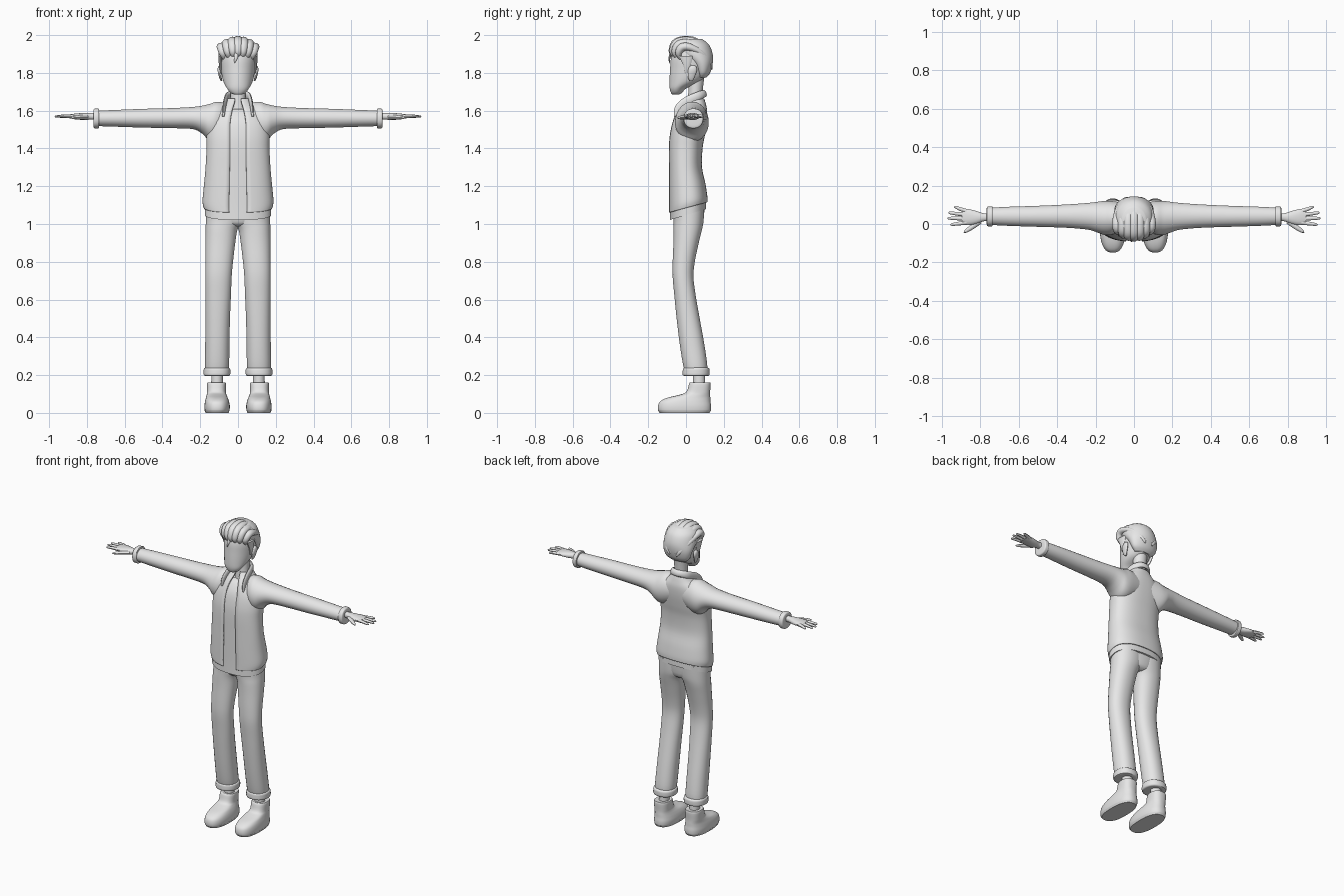
import bpy, bmesh, math
from mathutils import Vector

grey = bpy.data.materials.new("plain grey")
grey.diffuse_color = (0.8, 0.8, 0.8, 1)


def spline(rows, steps):
    """Smooth interpolation through rows of numbers."""
    out = []
    for i in range(len(rows) - 1):
        p0, p1 = rows[max(i - 1, 0)], rows[i]
        p2, p3 = rows[i + 1], rows[min(i + 2, len(rows) - 1)]
        for s in range(steps):
            t = s / steps
            out.append([b + 0.5 * t * (c - a + t * (2 * a - 5 * b + 4 * c - d + t * (3 * (b - c) + d - a)))
                        for a, b, c, d in zip(p0, p1, p2, p3)])
    return out + [list(rows[-1])]


def skin(name, rings, mirror=False, caps=True, gap=None, thick=0):
    """Join rings of points into one smooth surface."""
    bm = bmesh.new()
    vs = [[bm.verts.new(p) for p in r] for r in rings]
    n = len(vs[0])
    for a, b in zip(vs, vs[1:]):
        for i in range(n):
            j = (i + 1) % n
            if not (gap and gap(i)):
                bm.faces.new((a[i], a[j], b[j], b[i]))
    if caps:
        bm.faces.new(vs[0])
        bm.faces.new(vs[-1])
    bmesh.ops.recalc_face_normals(bm, faces=bm.faces)
    me = bpy.data.meshes.new(name)
    bm.to_mesh(me)
    bm.free()
    me.materials.append(grey)
    ob = bpy.data.objects.new(name, me)
    bpy.context.collection.objects.link(ob)
    if thick:
        mod = ob.modifiers.new("thickness", 'SOLIDIFY')
        mod.thickness, mod.offset = thick, -1
    if mirror:
        ob.modifiers.new("mirror", 'MIRROR')
    bpy.ops.object.select_all(action='DESELECT')
    ob.select_set(True)
    bpy.context.view_layer.objects.active = ob
    bpy.ops.object.shade_smooth_by_angle(angle=math.radians(45))
    return ob


def loft(name, rows, axis='z', n=24, steps=4, power=2.2, warp=None, **kw):
    """Rows are (position, a_min, a_max, b_min, b_max) along an axis."""
    rings = []
    for t, a0, a1, b0, b1 in spline(rows, steps):
        ring = []
        for i in range(n):
            g = 2 * math.pi * (i + 0.5) / n
            s, c = math.sin(g), -math.cos(g)
            a = (a0 + a1) / 2 + (a1 - a0) / 2 * math.copysign(abs(s) ** (2 / power), s)
            b = (b0 + b1) / 2 + (b1 - b0) / 2 * math.copysign(abs(c) ** (2 / power), c)
            p = Vector((a, b, t)) if axis == 'z' else Vector((t, a, b))
            ring.append(warp(p) if warp else p)
        rings.append(ring)
    return skin(name, rings, **kw)


def tube(name, rows, side=None, n=12, steps=5, **kw):
    """Rows are (x, y, z, radius_across, radius_along_normal)."""
    pts = spline(rows, steps)
    rings = []
    for i, p in enumerate(pts):
        q = Vector(p[:3])
        tan = (Vector(pts[min(i + 1, len(pts) - 1)][:3]) - Vector(pts[max(i - 1, 0)][:3])).normalized()
        s = Vector(side or (1, 0, 0))
        s = (s - tan * s.dot(tan)).normalized()
        u = tan.cross(s)
        rings.append([q + s * p[3] * math.cos(2 * math.pi * k / n) + u * p[4] * math.sin(2 * math.pi * k / n)
                      for k in range(n)])
    return skin(name, rings, **kw)


def sym(rows):
    return [(z, -x, x, y0, y1) for z, x, y0, y1 in rows]


def tilt(slope):
    """Lower the hem toward the front."""
    def f(p):
        k = min(1, max(0, (1.3 - p.z) / 0.2))
        return Vector((p.x, p.y, p.z + slope * p.y * k))
    return f


# Head and neck
loft("head", sym([(1.686, .022, -.073, -.035), (1.695, .04, -.08, -.02), (1.72, .06, -.087, .005),
                  (1.76, .08, -.088, .085), (1.82, .091, -.085, .128), (1.88, .095, -.08, .135),
                  (1.94, .085, -.06, .12), (1.975, .05, -.03, .08)]), power=2)
loft("neck", sym([(1.56, .05, .0, .085), (1.64, .042, .008, .085), (1.70, .041, .012, .088),
                  (1.80, .045, .015, .1)]), power=2)
loft("ear", [(1.757, .083, .092, .02, .035), (1.775, .086, .1, .01, .045), (1.81, .087, .108, .01, .058),
             (1.832, .087, .106, .018, .055), (1.84, .09, .098, .03, .045)], n=16, power=2, mirror=True)

# Hair: close cap, sideburns and swept locks
loft("hair_cap", sym([(1.775, .06, .06, .108), (1.80, .085, .05, .128), (1.85, .1, .02, .142),
                      (1.90, .103, -.045, .142), (1.95, .092, -.065, .122), (1.98, .06, -.05, .085)]), power=2)
loft("sideburn", [(1.80, .084, .094, -.005, .012), (1.84, .084, .101, -.015, .025),
                  (1.89, .08, .105, -.04, .04)], n=12, mirror=True)
for i in range(-3, 4):
    u = i / 3
    w = u * u
    tube("hair_lock", [(.072 * u, -.062 + .035 * w, 1.882 - .01 * w, .008, .008),
                       (.08 * u, -.074 + .035 * w, 1.915 - .01 * w, .021, .018),
                       (.086 * u, -.05 + .03 * w, 1.962 - .027 * w, .026, .022),
                       (.088 * u, .02, 1.975 - .04 * w, .024, .02),
                       (.073 * u, .085, 1.948 - .045 * w, .021, .016),
                       (.045 * u, .126, 1.895 - .04 * w, .015, .011),
                       (.025 * u, .136, 1.85 - .03 * w, .004, .004)])
tube("forehead_strand", [(-.008, -.078, 1.905, .012, .008), (-.012, -.088, 1.875, .008, .005),
                         (-.02, -.086, 1.85, .001, .001)], n=8)

# Shirt under the jacket
loft("shirt", sym([(1.047, .176, -.086, .106), (1.12, .176, -.085, .104), (1.2, .17, -.085, .095),
                   (1.3, .162, -.085, .075), (1.4, .157, -.085, .078), (1.47, .155, -.08, .09),
                   (1.54, .145, -.064, .1), (1.59, .10, -.035, .1), (1.61, .06, -.012, .09)]),
     n=48, power=2.4, warp=tilt(.3))

# Open jacket with collar and sleeves
loft("jacket", sym([(1.085, .182, -.091, .114), (1.12, .188, -.091, .113), (1.2, .181, -.092, .103),
                    (1.3, .172, -.092, .085), (1.4, .167, -.092, .088), (1.47, .168, -.087, .1),
                    (1.54, .162, -.072, .11), (1.6, .125, -.048, .112), (1.64, .08, -.018, .104),
                    (1.665, .062, .0, .096)]),
     n=48, power=2.4, warp=tilt(.27), caps=False, thick=.01, gap=lambda i: i < 1 or i >= 46)
half = [(.078, -.062, 1.57, .003, .006), (.074, -.038, 1.605, .026, .008), (.068, .0, 1.645, .026, .01),
        (.056, .06, 1.675, .023, .011), (.03, .09, 1.688, .02, .011)]
tube("collar", half + [(0, .098, 1.69, .02, .011)] + [(-r[0], *r[1:]) for r in reversed(half)],
     side=(0, -.35, 1))
loft("sleeve", [(0, .01, .1, 1.5, 1.62), (.1, -.05, .118, 1.44, 1.648), (.15, -.058, .121, 1.44, 1.636),
                (.19, -.045, .116, 1.478, 1.627), (.24, -.03, .11, 1.502, 1.62), (.35, -.02, .102, 1.507, 1.614),
                (.5, -.015, .095, 1.51, 1.61), (.65, -.01, .09, 1.515, 1.604), (.745, -.005, .085, 1.518, 1.6)],
     axis='x', power=2, mirror=True, caps=False)
loft("sleeve_cuff", [(.735, .0, .08, 1.525, 1.59), (.737, -.011, .091, 1.508, 1.61), (.75, -.013, .092, 1.506, 1.611),
                     (.763, -.011, .09, 1.508, 1.609), (.766, .0, .08, 1.525, 1.59)],
     axis='x', steps=3, mirror=True)

# Hands
loft("palm", [(.74, .012, .058, 1.55, 1.59), (.78, .014, .056, 1.552, 1.588), (.82, .0, .068, 1.55, 1.588),
              (.86, -.006, .078, 1.555, 1.585), (.895, .0, .076, 1.56, 1.58)], axis='x', n=16, mirror=True)
for name, y0, x1, y1 in (("index_finger", .007, .955, -.003), ("middle_finger", .028, .97, .03),
                         ("ring_finger", .048, .965, .058), ("little_finger", .067, .935, .088)):
    tube(name, [(.87, y0, 1.57, .011, .011), ((.87 + x1) / 2, (y0 + y1) / 2, 1.571, .0095, .009),
                (x1 - .008, y1, 1.569, .007, .006), (x1, y1, 1.568, .002, .002)],
         side=(0, 1, 0), n=8, steps=3, mirror=True)
tube("thumb", [(.80, .015, 1.566, .014, .012), (.84, -.014, 1.565, .013, .011), (.872, -.036, 1.563, .009, .008),
               (.885, -.044, 1.562, .002, .002)], side=(0, 1, 0), n=8, steps=3, mirror=True)

# Trousers
loft("trouser_leg", [(.2, .055, .17, .0, .108), (.25, .047, .175, -.015, .113), (.36, .045, .174, -.033, .098),
                     (.5, .042, .173, -.05, .073), (.62, .037, .173, -.062, .052), (.72, .033, .173, -.071, .04),
                     (.8, .026, .173, -.071, .047), (.9, .014, .173, -.067, .068), (.97, .002, .172, -.066, .085),
                     (1.02, -.025, .171, -.066, .094), (1.1, -.03, .17, -.07, .098)], mirror=True)
loft("hips", sym([(.985, .05, -.03, .06), (1.01, .12, -.062, .09), (1.1, .165, -.07, .1)]))
loft("trouser_cuff", [(.195, .062, .16, .01, .1), (.198, .043, .18, -.016, .123), (.218, .04, .182, -.018, .126),
                      (.236, .043, .18, -.015, .123), (.241, .06, .165, .0, .105)], steps=3, mirror=True)

# Ankles and shoes
loft("ankle", [(.11, .078, .145, .035, .105), (.16, .08, .142, .037, .102), (.22, .08, .142, .035, .1)],
     power=2, mirror=True)
loft("shoe", [(.008, .055, .17, -.135, .12), (.01, .046, .176, -.147, .131), (.035, .043, .178, -.149, .133),
              (.06, .047, .175, -.138, .13), (.08, .054, .17, -.1, .129), (.096, .061, .166, -.035, .128),
              (.112, .064, .164, .002, .128), (.158, .064, .163, .018, .13), (.16, .072, .153, .03, .12)],
     n=32, power=2.5, mirror=True)
loft("sole", [(.0, .05, .172, -.14, .125), (.012, .045, .177, -.148, .132)], n=32, steps=1, power=2.5, mirror=True)
